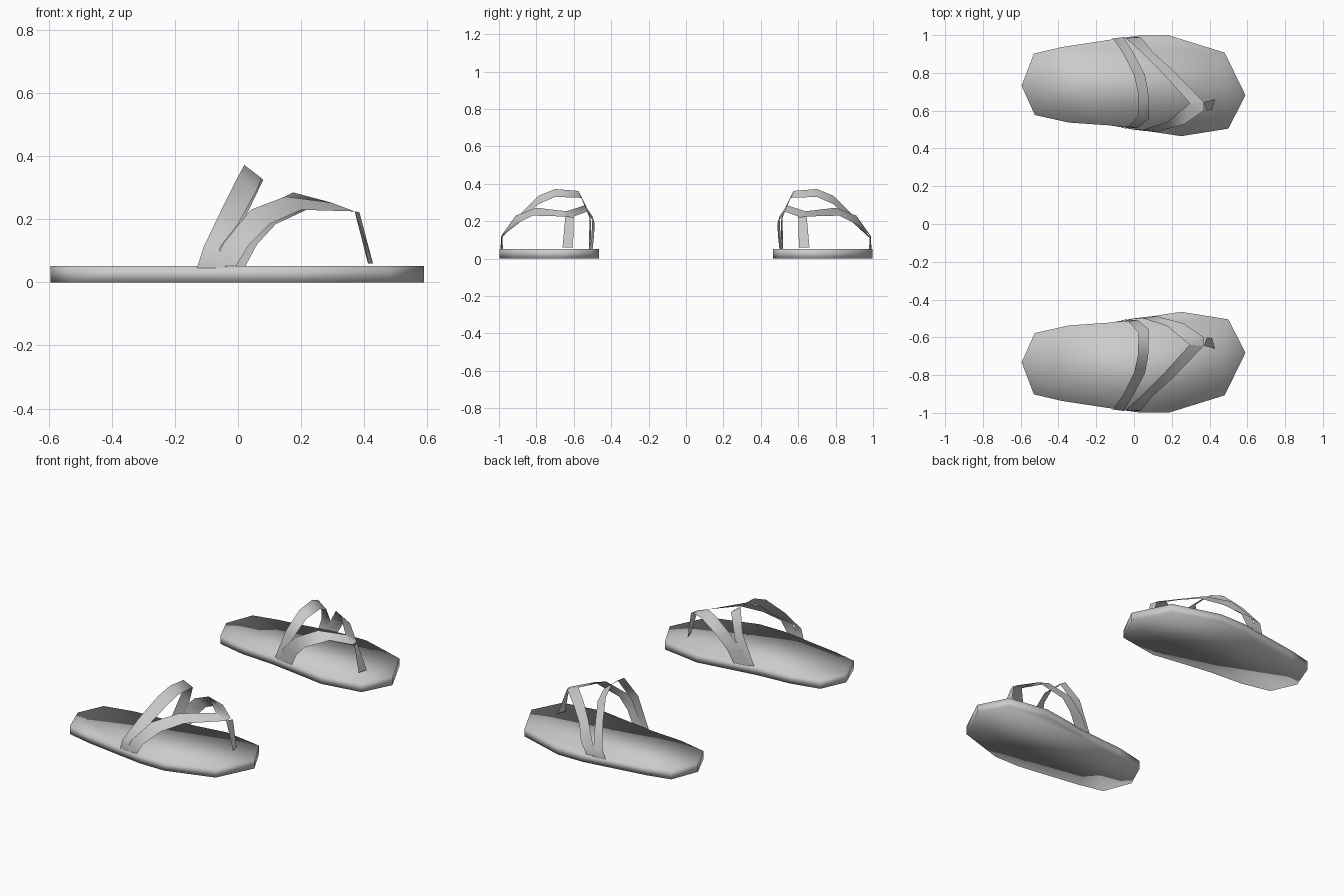
import bpy

if "Cube" in bpy.data.objects:
    bpy.data.objects.remove(bpy.data.objects["Cube"])

grey = bpy.data.materials.new("plain_grey")
grey.diffuse_color = (0.6, 0.6, 0.6, 1)
grey.use_nodes = True
grey.node_tree.nodes["Principled BSDF"].inputs["Base Color"].default_value = grey.diffuse_color


def make(name, verts, faces, side):
    """Mesh for one sandal; side is +1 or -1 along y."""
    if side < 0:
        verts = [(x, -y, z) for x, y, z in verts]
        faces = [f[::-1] for f in faces]
    me = bpy.data.meshes.new(name)
    me.from_pydata(verts, [], faces)
    me.materials.append(grey)
    me.shade_smooth()
    ob = bpy.data.objects.new(name, me)
    bpy.context.collection.objects.link(ob)


def ribbon(name, stations, side):
    """Thin strap from pairs of rear and front edge points."""
    verts = [p for pair in stations for p in pair]
    faces = [(2 * i, 2 * i + 1, 2 * i + 3, 2 * i + 2) for i in range(len(stations) - 1)]
    make(name, verts, faces, side)


# Sole outline, counter-clockwise from the heel
outline = [(-.595, .732), (-.525, .577), (-.345, .537), (-.13, .522), (0, .503),
           (.25, .465), (.5, .505), (.59, .682), (.48, .907), (.19, .997),
           (.02, .997), (-.13, .975), (-.38, .937), (-.53, .902)]
SOLE_H = .052

# Ankle-side band
back_band = [((-.13, .978, .045), (-.07, .985, .045)),
             ((-.11, .982, .11), (-.055, .99, .115)),
             ((-.055, .90, .225), (0, .90, .185)),
             ((0, .79, .335), (.058, .79, .29)),
             ((.02, .70, .372), (.075, .70, .33)),
             ((.025, .575, .362), (.08, .56, .325)),
             ((-.03, .515, .24), (.02, .508, .20)),
             ((-.11, .52, .045), (-.05, .51, .045))]

# Toe straps meeting at the thong
outer_arm = [((-.085, .983, .045), (-.01, .992, .045)),
             ((-.045, .985, .125), (.035, .988, .12)),
             ((.04, .91, .23), (.10, .91, .185)),
             ((.15, .80, .272), (.20, .82, .23)),
             ((.295, .64, .253), (.37, .645, .225))]
inner_arm = [((.295, .64, .253), (.37, .60, .225)),
             ((.175, .54, .285), (.265, .527, .252)),
             ((.05, .50, .225), (.12, .488, .185)),
             ((-.04, .505, .13), (.06, .492, .12)),
             ((-.085, .513, .045), (.02, .50, .045))]
toe_post = [((.37, .645, .225), (.385, .60, .222)),
            ((.428, .66, .06), (.412, .604, .06))]

for side, tag in ((1, "left"), (-1, "right")):
    n = len(outline)
    verts = [(x, y, z) for z in (0, SOLE_H) for x, y in outline]
    faces = [tuple(range(n))[::-1], tuple(range(n, 2 * n))]
    faces += [(i, (i + 1) % n, (i + 1) % n + n, i + n) for i in range(n)]
    make(tag + "_sole", verts, faces, side)
    ribbon(tag + "_back_strap", back_band, side)
    ribbon(tag + "_outer_toe_strap", outer_arm, side)
    ribbon(tag + "_inner_toe_strap", inner_arm, side)
    ribbon(tag + "_toe_post", toe_post, side)
    # Closing piece between the toe straps and the post
    make(tag + "_strap_joint", [(.295, .64, .253), (.37, .60, .225), (.37, .645, .225)],
         [(0, 1, 2)], side)
